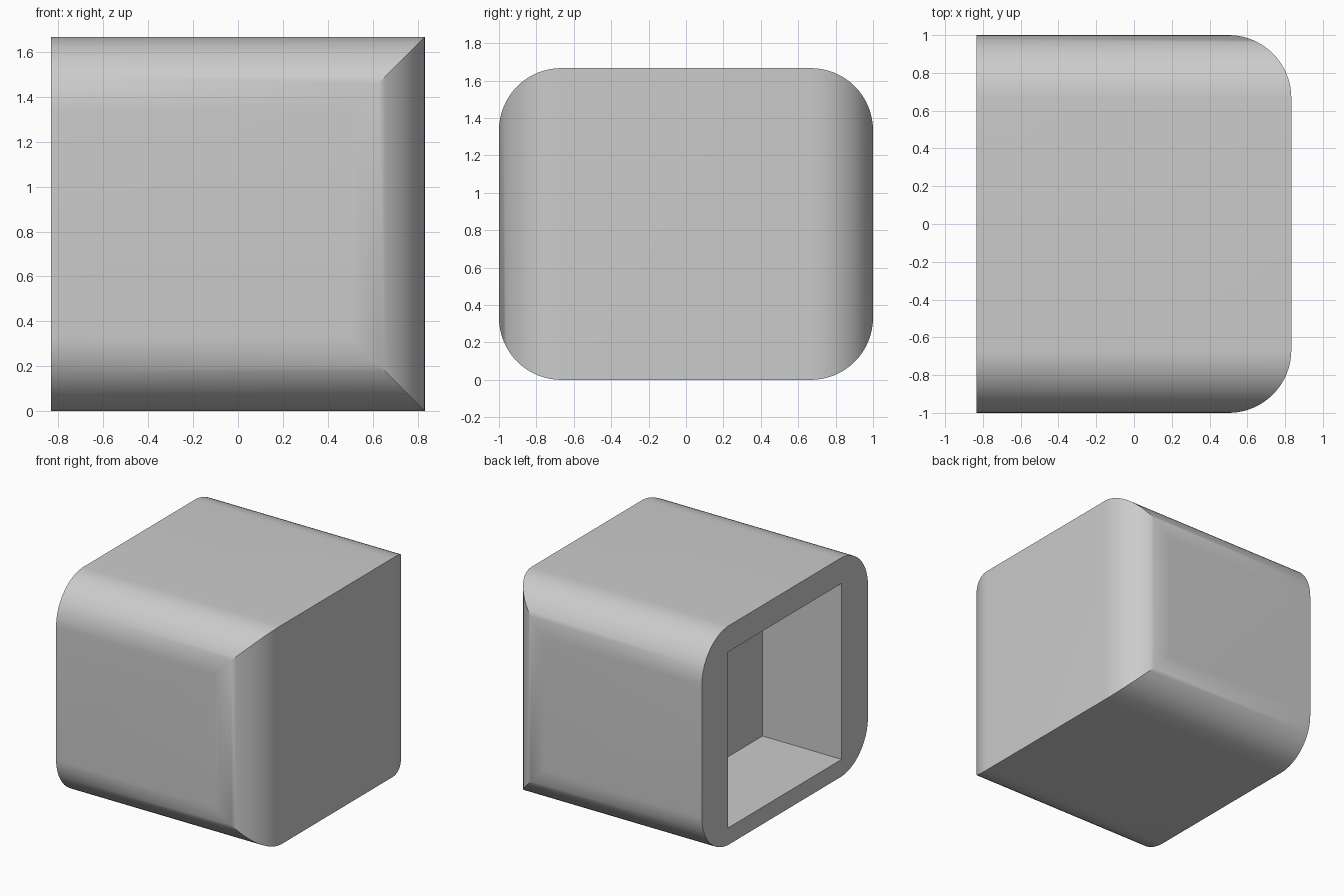
import bpy
import bmesh
from math import sin, cos, pi, radians
from mathutils import Vector

if "Cube" in bpy.data.objects:
    bpy.data.objects.remove(bpy.data.objects["Cube"], do_unlink=True)

END, SIDE, TOP, RADIUS = 0.833, 1.0, 1.667, 0.333
SEGMENTS = 16

grey = bpy.data.materials.new("plain grey")
grey.use_nodes = True
grey.diffuse_color = (0.6, 0.6, 0.6, 1)
grey.node_tree.nodes["Principled BSDF"].inputs["Base Color"].default_value = grey.diffuse_color


def arc(cx, cy, start):
    """Quarter circle of the fillet radius."""
    angles = [start + pi / 2 * i / SEGMENTS for i in range(SEGMENTS + 1)]
    return [(cx + RADIUS * cos(a), cy + RADIUS * sin(a)) for a in angles]


def prism(name, points, sweep):
    """Extrude a closed outline along a vector."""
    bm = bmesh.new()
    face = bm.faces.new([bm.verts.new(p) for p in points])
    grown = bmesh.ops.extrude_face_region(bm, geom=[face], use_keep_orig=True)
    moved = [v for v in grown["geom"] if isinstance(v, bmesh.types.BMVert)]
    bmesh.ops.translate(bm, verts=moved, vec=Vector(sweep))
    bmesh.ops.recalc_face_normals(bm, faces=bm.faces)
    mesh = bpy.data.meshes.new(name)
    bm.to_mesh(mesh)
    bm.free()
    mesh.materials.append(grey)
    obj = bpy.data.objects.new(name, mesh)
    bpy.context.collection.objects.link(obj)
    return obj


def cut(target, tool, operation):
    """Apply a boolean and discard the cutter."""
    tool.hide_render = True
    mod = target.modifiers.new(operation, "BOOLEAN")
    mod.operation, mod.solver, mod.object = operation, "EXACT", tool
    bpy.context.view_layer.objects.active = target
    bpy.ops.object.modifier_apply(modifier=mod.name)
    bpy.data.objects.remove(tool, do_unlink=True)


# Housing: rounded rectangle swept lengthwise
y, low, high = SIDE - RADIUS, RADIUS, TOP - RADIUS
outline = arc(y, high, 0) + arc(-y, high, pi / 2) + arc(-y, low, pi) + arc(y, low, 1.5 * pi)
housing = prism("housing", [(-END, a, b) for a, b in outline], (2 * END, 0, 0))

# Closed end rounded in plan, giving mitred corners
x = END - RADIUS
plan = arc(x, -y, -pi / 2) + arc(x, y, 0) + [(-1.2, SIDE), (-1.2, -SIDE)]
cut(housing, prism("plan_cutter", [(a, b, -0.2) for a, b in plan], (0, 0, 2.2)), "INTERSECT")

# Rectangular pocket in the open end
w, floor, roof = 0.683, 0.13, 1.47
mouth = [(-1, -w, floor), (-1, w, floor), (-1, w, roof), (-1, -w, roof)]
cut(housing, prism("pocket_cutter", mouth, (0.833, 0, 0)), "DIFFERENCE")

bpy.ops.object.select_all(action="DESELECT")
housing.select_set(True)
bpy.context.view_layer.objects.active = housing
bpy.ops.object.shade_smooth_by_angle(angle=radians(30))
